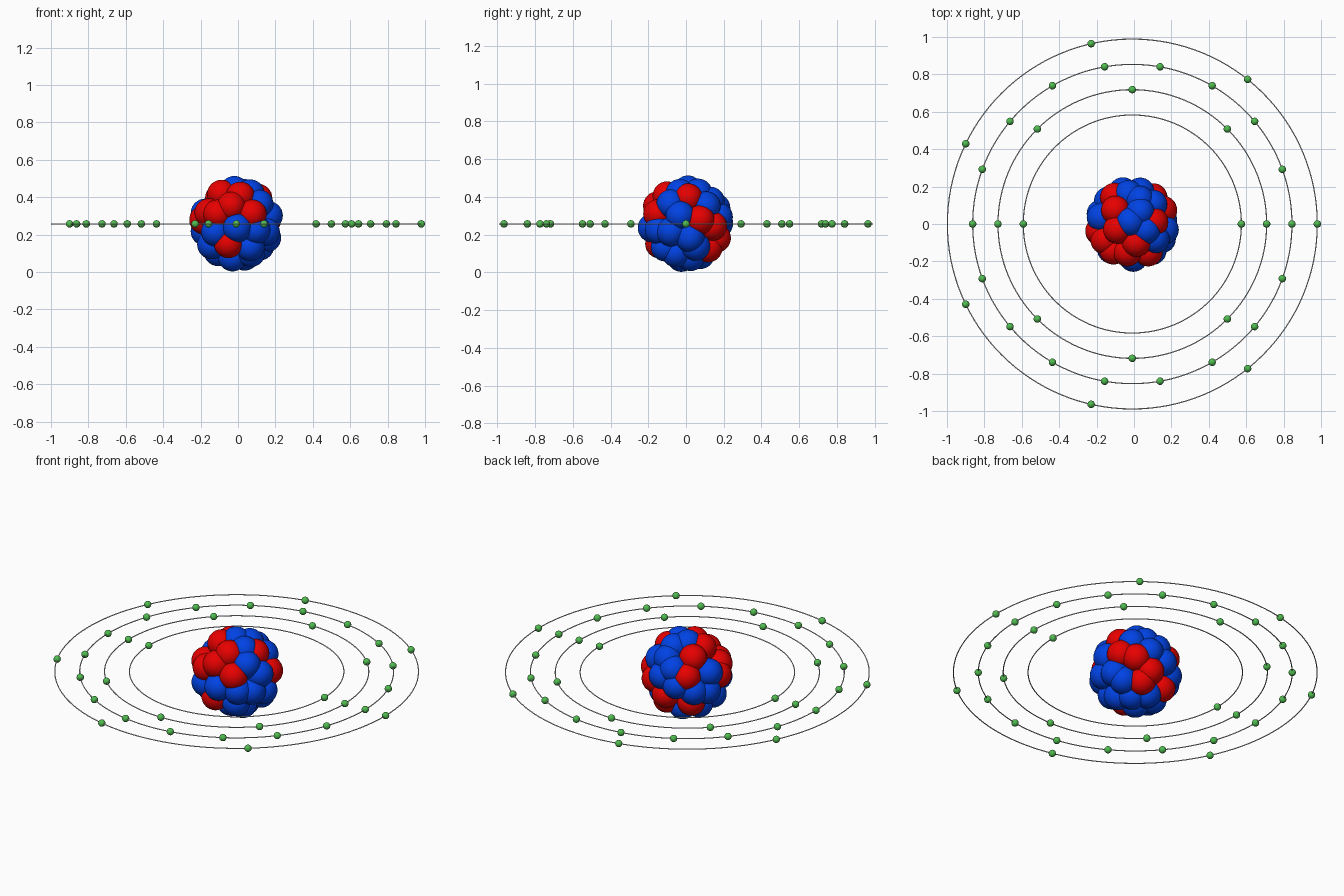
import bpy
import math
from mathutils import Vector

if "Cube" in bpy.data.objects:
    bpy.data.objects.remove(bpy.data.objects["Cube"], do_unlink=True)

CENTRE = Vector((-0.009, 0, 0.257))
SHELL = 0.18           # distance of nucleon centres from the middle
BALL = 0.077           # nucleon radius
UNIT = SHELL / 34      # unit of the packing layout


def material(name, colour):
    mat = bpy.data.materials.new(name)
    mat.use_nodes = True
    mat.diffuse_color = (*colour, 1)
    shader = next(n for n in mat.node_tree.nodes if n.type == "BSDF_PRINCIPLED")
    shader.inputs["Base Color"].default_value = (*colour, 1)
    return mat


RED = material("proton red", (0.85, 0, 0))
BLUE = material("neutron blue", (0, 0.055, 0.78))
GREEN = material("electron green", (0.08, 0.5, 0.08))
GREY = material("orbit light grey", (0.8, 0.8, 0.8))


def finish(obj, name, mat):
    obj.name = name
    obj.data.name = name
    obj.data.materials.clear()
    obj.data.materials.append(mat)
    obj.data.shade_smooth()


def ball_mesh(name, radius, segments, mat):
    bpy.ops.mesh.primitive_uv_sphere_add(segments=segments, ring_count=segments // 2, radius=radius)
    obj = bpy.context.object
    finish(obj, name, mat)
    mesh = obj.data
    bpy.data.objects.remove(obj)
    return mesh


def place(mesh, name, location):
    obj = bpy.data.objects.new(name, mesh)
    obj.location = location
    bpy.context.collection.objects.link(obj)


proton = ball_mesh("proton", BALL, 32, RED)
neutron = ball_mesh("neutron", BALL, 32, BLUE)
electron = ball_mesh("electron", 0.02, 20, GREEN)

# Nucleus: each patch faces an (azimuth, elevation); balls sit at (across, up) on it,
# protons first and neutrons second
patches = [
    (-90, 0,
     [(4, 28), (-5, 18), (-19, 10), (16, 10), (-8, -20), (-15, 30), (-33, 4)],
     [(-21, -8), (1, -4), (20, -6), (23, 20), (14, -23), (-25, -21)]),
    (0, 0,
     [(2, 26), (14, 4), (22, -24)],
     [(-8, 14), (20, 18), (-15, -8), (4, -14), (-10, -29)]),
    (-90, 90,
     [(-17, 14), (-18, 27)],
     [(8, 12), (-2, 2), (14, -6), (-8, 29)]),
    (125, 25,
     [(7, 15), (0, -2), (-24, 23), (-22, -22), (4, -30), (32, 9)],
     [(-20, 14), (-25, -3), (22, 0), (20, -18), (-11, -13)]),
    (50, -30,
     [(1, 15), (8, -11), (17, 4), (29, -6), (23, -23)],
     [(-24, 0), (-12, -8), (-16, -26), (0, -32), (22, 24)]),
]


def on_patch(azimuth, elevation, across, up):
    a, e = math.radians(azimuth), math.radians(elevation)
    facing = Vector((math.cos(a) * math.cos(e), math.sin(a) * math.cos(e), math.sin(e)))
    right = Vector((-math.sin(a), math.cos(a), 0))
    depth = math.sqrt(max(0, 34 ** 2 - across ** 2 - up ** 2))
    point = right * across + facing.cross(right) * up + facing * depth
    return point.normalized() * SHELL


balls = []


def gap(point):
    return min(((point - p).length for p, _ in balls), default=9)


for azimuth, elevation, reds, blues in patches:
    for spots, mesh in ((reds, proton), (blues, neutron)):
        for across, up in spots:
            point = on_patch(azimuth, elevation, across, up)
            if gap(point) > 12 * UNIT:
                balls.append((point, mesh))

# Fill the remaining gaps in the shell with neutrons, widest gap first
spiral = []
for i in range(800):
    z = 1 - (2 * i + 1) / 800
    a = i * math.pi * (3 - math.sqrt(5))
    r = math.sqrt(1 - z * z)
    spiral.append(Vector((r * math.cos(a), r * math.sin(a), z)) * SHELL)
while True:
    widest = max(spiral, key=gap)
    if gap(widest) < 15 * UNIT:
        break
    balls.append((widest, neutron))

for i, (point, mesh) in enumerate(balls):
    place(mesh, f"{mesh.name}_{i + 1}", CENTRE + point)

# Orbits with their evenly spaced electrons
for level, count in enumerate((2, 8, 18, 7)):
    radius = 0.583 + 0.1353 * level
    bpy.ops.mesh.primitive_torus_add(location=CENTRE, major_radius=radius, minor_radius=0.003,
                                     major_segments=128, minor_segments=8)
    finish(bpy.context.object, f"orbit_{level + 1}", GREY)
    for i in range(count):
        a = math.tau * i / count
        place(electron, f"orbit_{level + 1}_electron_{i + 1}",
              CENTRE + Vector((math.cos(a), math.sin(a), 0)) * radius)
